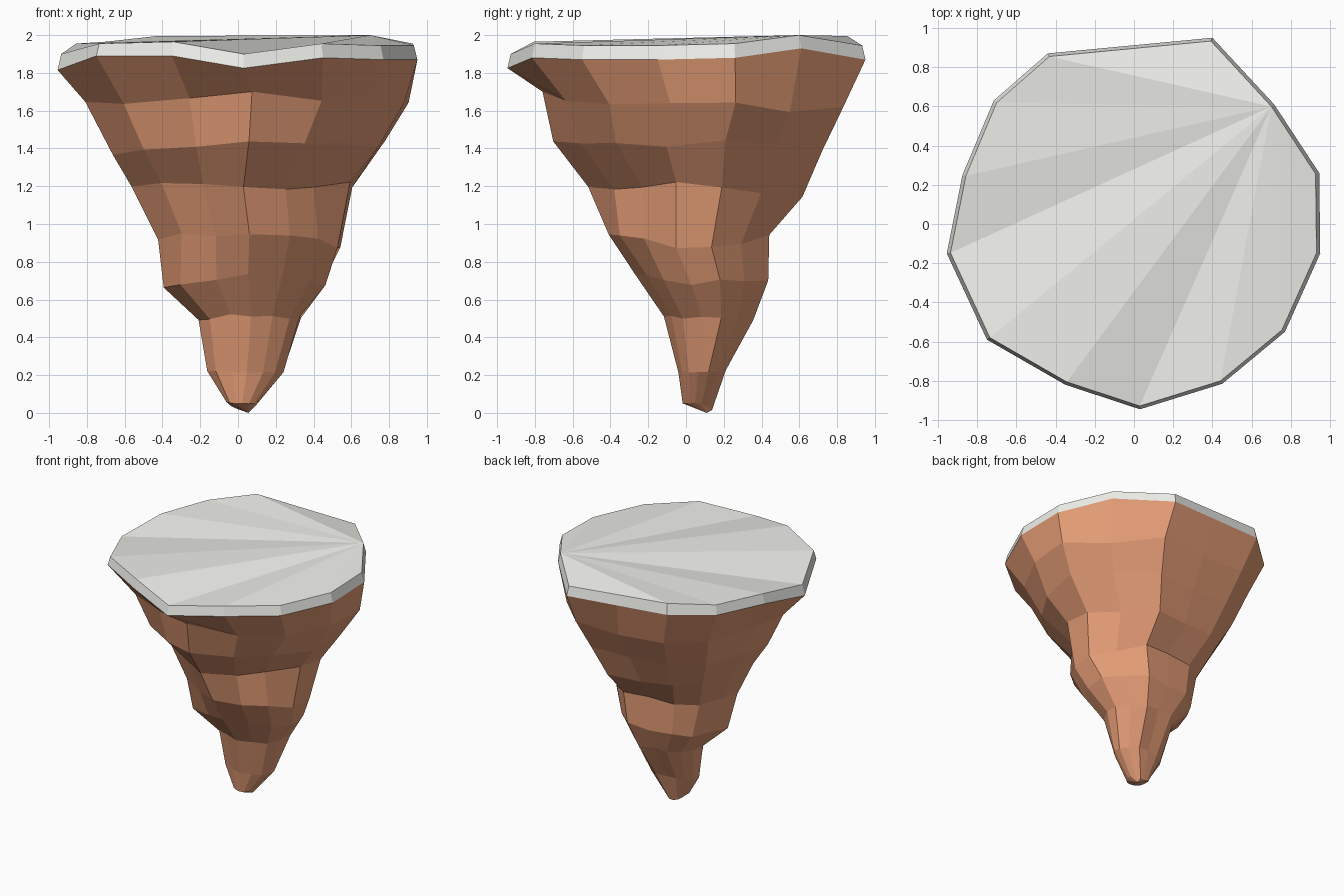
import bpy, bmesh, random

if "Cube" in bpy.data.objects:
    bpy.data.objects.remove(bpy.data.objects["Cube"])

random.seed(11)

# Rim outline: x, y, lower edge z, upper edge z of the pale cap
RIM = [(.03, -.945, 1.825, 1.90), (.45, -.815, 1.88, 1.955), (.77, -.55, 1.87, 1.945),
       (.95, -.15, 1.87, 1.945), (.945, .26, 1.88, 1.955), (.715, .61, 1.93, 2.0),
       (.40, .95, 1.87, 1.945), (-.02, .91, 1.89, 1.97), (-.44, .87, 1.91, 1.995),
       (-.715, .63, 1.89, 1.965), (-.875, .25, 1.88, 1.955), (-.955, -.15, 1.815, 1.90),
       (-.75, -.59, 1.89, 1.955), (-.35, -.82, 1.89, 1.965)]

# Rock rings: (extent, z) on the left, right, front and back,
# then pinch of the front left and front right corners
RINGS = [((-.81, 1.68), (.905, 1.65), (-.77, 1.70), (.85, 1.63), .02, .05),
         ((-.70, 1.38), (.77, 1.42), (-.715, 1.42), (.73, 1.40), .10, .10),
         ((-.60, 1.21), (.62, 1.21), (-.54, 1.19), (.61, 1.15), .16, .20),
         ((-.45, .93), (.54, .88), (-.42, .95), (.45, .95), .14, .04),
         ((-.39, .67), (.47, .69), (-.27, .72), (.44, .69), 0, .03),
         ((-.21, .48), (.33, .50), (-.12, .52), (.36, .50), 0, .03),
         ((-.16, .22), (.24, .21), (-.04, .21), (.21, .23), 0, .03),
         ((-.06, .055), (.10, .05), (-.02, .05), (.14, .015), 0, 0)]


def build(name, rings, color, fan=None, tip=None):
    """Stack of rings joined by quads, closed with a fanned top or a tip."""
    bm = bmesh.new()
    loops = [[bm.verts.new(p) for p in ring] for ring in rings]
    n = len(loops[0])
    for a, b in zip(loops, loops[1:]):
        for i in range(n):
            j = (i + 1) % n
            bm.faces.new((a[i], b[i], b[j], a[j]))
    if tip:
        t = bm.verts.new(tip)
        for i in range(n):
            bm.faces.new((loops[-1][i], t, loops[-1][(i + 1) % n]))
    if fan is not None:
        top = loops[0]
        for i in range(1, n - 1):
            bm.faces.new((top[fan], top[(fan + i) % n], top[(fan + i + 1) % n]))
    bmesh.ops.recalc_face_normals(bm, faces=bm.faces)
    mesh = bpy.data.meshes.new(name)
    bm.to_mesh(mesh)
    bm.free()
    obj = bpy.data.objects.new(name, mesh)
    bpy.context.collection.objects.link(obj)
    mat = bpy.data.materials.new(name)
    mat.diffuse_color = color
    mat.use_nodes = True
    mat.node_tree.nodes["Principled BSDF"].inputs["Base Color"].default_value = mat.diffuse_color
    mesh.materials.append(mat)


def rock_ring(left, right, front, back, pinch_l, pinch_r):
    """Rim outline squeezed between the four extents, with rough chips."""
    cx, cy = (left[0] + right[0]) / 2, (front[0] + back[0]) / 2
    sx, sy = (right[0] - left[0]) / 1.9, (back[0] - front[0]) / 1.9
    ring = []
    for x, y, _, _ in RIM:
        r2 = x * x + y * y
        wx = x * x / r2
        diag = 2 * abs(x * y) / r2
        z = (right if x > 0 else left)[1] * wx + (back if y > 0 else front)[1] * (1 - wx)
        k = 1 + random.uniform(-.025, .02)
        if y < 0:
            k -= diag * (pinch_r if x > 0 else pinch_l)
        z += (random.uniform(-.025, .025) - .04 * diag * (z > 1.5)) * min(1, 1.5 * sx)
        ring.append((cx + x * sx * k, cy + y * sy * k, max(z, .005)))
    return ring


lower = [(x, y, z) for x, y, z, _ in RIM]
# Upper cap edge leans slightly inward
upper = [(x * .98, y * .982, z) for x, y, _, z in RIM]

build("top_cap", [upper, lower], (.86, .86, .83, 1), fan=5)
build("rock_underside", [lower] + [rock_ring(*r) for r in RINGS],
      (.77, .33, .18, 1), tip=(.055, .11, 0))
